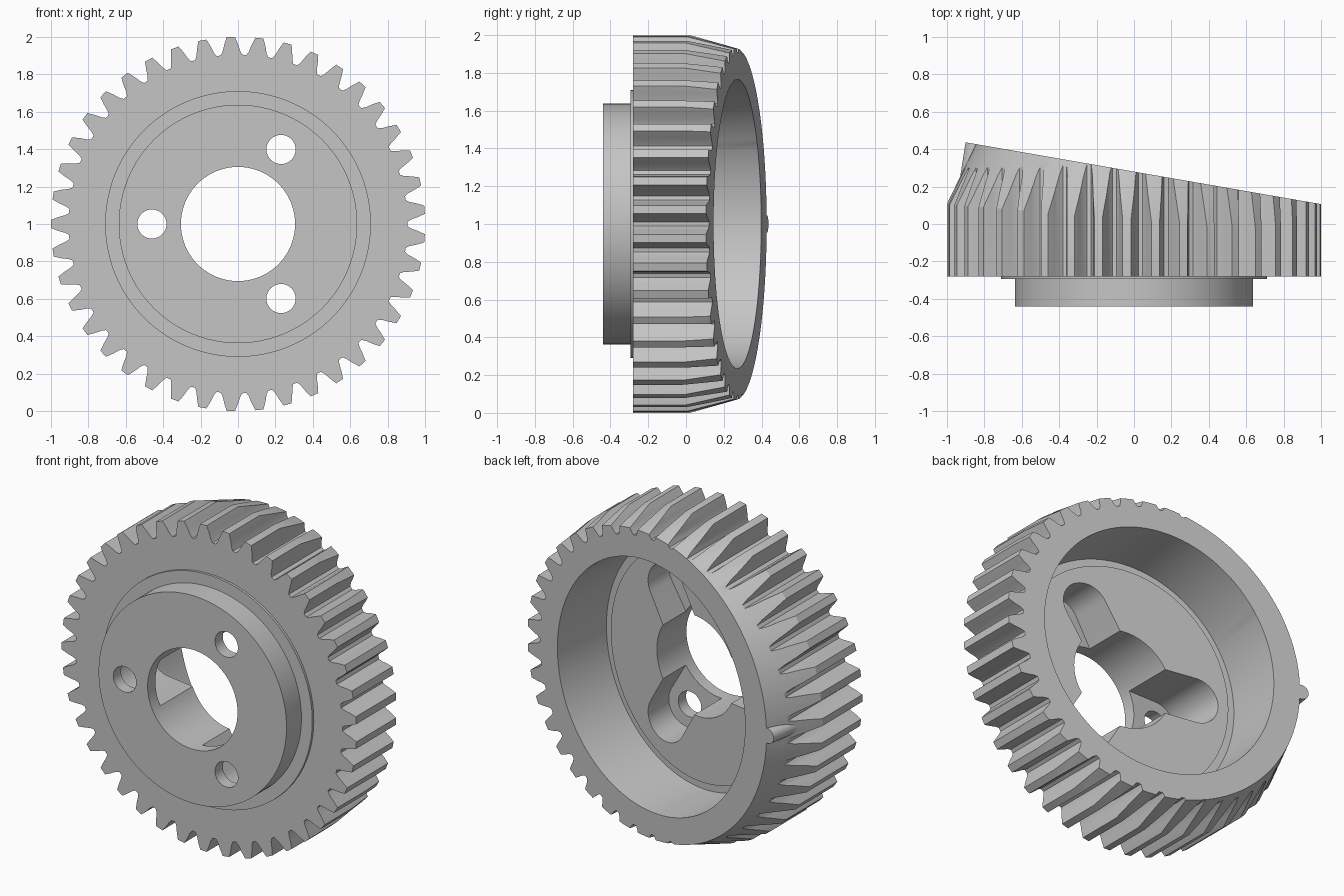
import bpy, bmesh
from math import sin, cos, pi, tau, radians
from mathutils import Vector

if "Cube" in bpy.data.objects:
    bpy.data.objects.remove(bpy.data.objects["Cube"], do_unlink=True)

GREY = (0.56, 0.56, 0.56, 1)
steel = bpy.data.materials.new("grey_steel")
steel.use_nodes = True
steel.diffuse_color = GREY
steel.node_tree.nodes["Principled BSDF"].inputs["Base Color"].default_value = GREY

AXIS_Z = 1.0
TEETH = 41
SEG = 128
TILT = 0.174
RIM = 0.28      # slanted rear plane, measured on the axis
FLOOR = -0.10   # slanted recess floor, measured on the axis


def loft(name, loops):
    """Closed solid skinned through equal-length loops of (x, y, z)."""
    bm = bmesh.new()
    rings = [[bm.verts.new(p) for p in loop] for loop in loops]
    n = len(rings[0])
    for a, b in zip(rings, rings[1:]):
        for i in range(n):
            j = (i + 1) % n
            bm.faces.new((a[i], a[j], b[j], b[i]))
    bm.faces.new(rings[0])
    bm.faces.new(rings[-1])
    bmesh.ops.recalc_face_normals(bm, faces=bm.faces)
    mesh = bpy.data.meshes.new(name)
    bm.to_mesh(mesh)
    bm.free()
    mesh.materials.append(steel)
    ob = bpy.data.objects.new(name, mesh)
    bpy.context.collection.objects.link(ob)
    return ob


def ring(rx, rz, y, cx=0, cz=AXIS_Z, tilt=0.0, n=SEG):
    """Ellipse lying in the plane that slopes by tilt along x."""
    pts = []
    for i in range(n):
        x = cx + rx * cos(tau * i / n)
        pts.append((x, y - tilt * x, cz + rz * sin(tau * i / n)))
    return pts


def disc(name, r, y0, y1, **kw):
    return loft(name, [ring(r, r, y0, **kw), ring(r, r, y1, **kw)])


def select_only(ob):
    bpy.ops.object.select_all(action='DESELECT')
    ob.select_set(True)
    bpy.context.view_layer.objects.active = ob


def combine(ob, tool, operation):
    mod = ob.modifiers.new(operation.lower(), 'BOOLEAN')
    mod.operation, mod.object, mod.solver = operation, tool, 'EXACT'
    select_only(ob)
    bpy.ops.object.modifier_apply(modifier=mod.name)
    bpy.data.objects.remove(tool, do_unlink=True)


# Toothed wheel blank
flank = [(0.905, -0.058), (0.925, -0.047), (0.96, -0.037), (1.0, -0.022)]
tooth = flank + [(r, -w) for r, w in reversed(flank)]


def gear_loop(y):
    pts = []
    for i in range(TEETH):
        a = pi + tau * i / TEETH
        for r, w in tooth:
            t = a + w / r
            pts.append((r * cos(t), y, AXIS_Z + r * sin(t)))
    return pts


gear = loft("gear_wheel", [gear_loop(-0.28), gear_loop(0.6)])

# Slanted, off-centre taper that trims the rear of the teeth
taper = loft("taper", [ring(1.003, 1.003, -0.5),
                       ring(1.003, 1.003, 0.01, tilt=0.09),
                       ring(0.925, 0.93, RIM, cx=0.08, tilt=TILT)])
combine(gear, taper, 'INTERSECT')

# Front hub and its shoulder
combine(gear, disc("shoulder", 0.71, -0.295, -0.25), 'UNION')
combine(gear, disc("hub", 0.637, -0.44, -0.25), 'UNION')

# Rear recess, square to the slanted rim, with a shallow groove round its floor
recess = loft("recess", [ring(0.725, 0.765, RIM + 0.2, cx=0.075, tilt=TILT),
                         ring(0.725, 0.765, RIM, cx=0.045, tilt=TILT),
                         ring(0.715, 0.75, FLOOR - 0.02, cx=-0.005, tilt=TILT),
                         ring(0.665, 0.70, FLOOR - 0.02, cx=-0.005, tilt=TILT),
                         ring(0.665, 0.70, FLOOR, cx=-0.005, tilt=TILT)])
combine(gear, recess, 'DIFFERENCE')

# Centre bore
combine(gear, disc("bore", 0.305, -0.6, 0.3), 'DIFFERENCE')

# Three round-ended pockets, each with a bolt hole
for angle in (60, 180, 300):
    d = Vector((cos(radians(angle)), sin(radians(angle))))
    side = Vector((-d.y, d.x))
    outline = [side * 0.14, side * -0.14]
    for i in range(25):
        t = -pi / 2 + pi * i / 24
        outline.append(d * (0.465 + 0.14 * cos(t)) + side * 0.14 * sin(t))
    pocket = loft("pocket", [[(p.x, y, AXIS_Z + p.y) for p in outline] for y in (-0.365, 0.2)])
    combine(gear, pocket, 'DIFFERENCE')
    centre = d * 0.46
    hole = disc("bolt_hole", 0.078, -0.6, -0.2, cx=centre.x, cz=AXIS_Z + centre.y, n=40)
    combine(gear, hole, 'DIFFERENCE')

# Index nub on the highest side of the rim, cut flush with the rear plane
nub = loft("index_nub", [ring(0.045, 0.045, 0.15, cx=-0.9, n=24),
                         ring(0.045, 0.045, RIM, cx=-0.855, tilt=TILT, n=24)])

for ob in (gear, nub):
    select_only(ob)
    bpy.ops.object.shade_smooth_by_angle(angle=radians(22))
